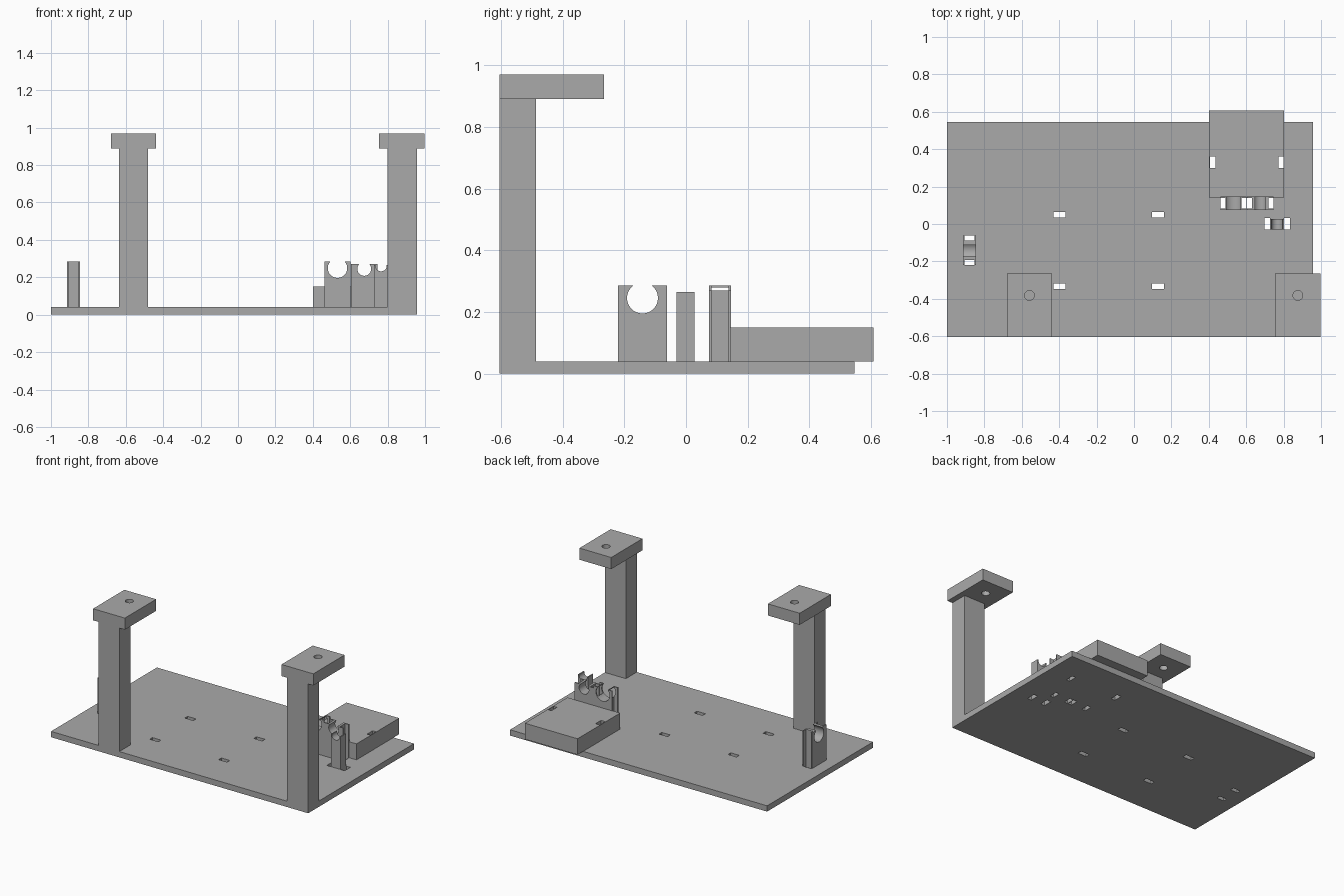
import bpy
from mathutils import Matrix
from math import pi

if "Cube" in bpy.data.objects:
    bpy.data.objects.remove(bpy.data.objects["Cube"], do_unlink=True)

grey = bpy.data.materials.new("plain_grey")
grey.use_nodes = True
grey.diffuse_color = (0.4, 0.4, 0.4, 1)
grey.node_tree.nodes["Principled BSDF"].inputs["Base Color"].default_value = (0.4, 0.4, 0.4, 1)


def box(name, x, y, z):
    """Box from (low, high) ranges on each axis."""
    bpy.ops.mesh.primitive_cube_add(size=1)
    ob = bpy.context.object
    ob.name = name
    size = [b - a for a, b in (x, y, z)]
    mid = [(a + b) / 2 for a, b in (x, y, z)]
    ob.data.transform(Matrix.Translation(mid) @ Matrix.Diagonal((*size, 1)))
    ob.data.materials.append(grey)
    return ob


def rod(centre, radius, length, axis):
    """Round cutter lying along the given axis."""
    turn = {"x": Matrix.Rotation(pi / 2, 4, "Y"), "y": Matrix.Rotation(pi / 2, 4, "X"),
            "z": Matrix.Identity(4)}[axis]
    bpy.ops.mesh.primitive_cylinder_add(vertices=48, radius=radius, depth=length)
    ob = bpy.context.object
    ob.data.transform(Matrix.Translation(centre) @ turn)
    ob.data.materials.append(grey)
    return ob


def cut(target, cutters):
    for cutter in cutters:
        mod = target.modifiers.new("cut", "BOOLEAN")
        mod.operation = "DIFFERENCE"
        mod.solver = "EXACT"
        mod.object = cutter
        bpy.context.view_layer.objects.active = target
        bpy.ops.object.modifier_apply(modifier=mod.name)
        bpy.data.objects.remove(cutter, do_unlink=True)


def smooth(ob):
    bpy.ops.object.select_all(action="DESELECT")
    ob.select_set(True)
    bpy.context.view_layer.objects.active = ob
    bpy.ops.object.shade_smooth_by_angle()


FLOOR = 0.04
THROUGH = (-0.1, 0.5)

# Every tie slot in the base, as x and y ranges
slots = [((x, x + 0.065), (y, y + 0.03)) for x in (-0.43, 0.095) for y in (0.035, -0.347)]
slots += [((0.406, 0.437), (0.3, 0.36)), ((0.773, 0.798), (0.3, 0.36))]
block_slots = slots[-2:]
slots += [((0.697, 0.728), (-0.03, 0.032)), ((0.803, 0.833), (-0.03, 0.032))]

# Clips with thin flanges around a tie channel at both ends
WALL, DEPTH = 0.008, 0.027


def flanged_clip(name, x, y, top, radius, bore_z, along):
    clip = box(name, x, y, (FLOOR, top))
    lo, hi = y if along == "y" else x
    side = x if along == "y" else y
    narrow = (side[0] + WALL, side[1] - WALL)
    for end, outer in (((lo, lo + DEPTH), (lo - 0.01, lo + DEPTH)),
                       ((hi - DEPTH, hi), (hi - DEPTH, hi + 0.01))):
        pair = (narrow, outer) if along == "y" else (outer, narrow)
        cut(clip, [box("channel", *pair, THROUGH)])
        slots.append((narrow, end) if along == "y" else (end, narrow))
    centre = (sum(x) / 2, sum(y) / 2, bore_z)
    cut(clip, [rod(centre, radius, 0.4, "x" if along == "y" else "y")])
    smooth(clip)


flanged_clip("side_clip", (-0.915, -0.845), (-0.22, -0.062), 0.285, 0.05, 0.245, "y")
flanged_clip("large_clip", (0.463, 0.601), (0.075, 0.146), 0.285, 0.052, 0.249, "x")
flanged_clip("medium_clip", (0.604, 0.746), (0.075, 0.146), 0.27, 0.037, 0.245, "x")

# Plain clip with a shallow round seat
small_clip = box("small_clip", (0.728, 0.803), (-0.03, 0.028), (FLOOR, 0.265))
cut(small_clip, [rod((0.765, 0, 0.262), 0.03, 0.4, "y")])
smooth(small_clip)

# Base plate
base = box("base_plate", (-1, 0.958), (-0.605, 0.546), (0, FLOOR))
cut(base, [box("slot", x, y, THROUGH) for x, y in slots])

# Overhanging block at the back
block = box("rear_block", (0.401, 0.802), (0.143, 0.607), (FLOOR, 0.15))
cut(block, [box("slot", x, y, THROUGH) for x, y in block_slots])

# Two posts, each with an overhanging drilled cap
for side, post_x, cap_x in (("right", (-0.637, -0.48), (-0.68, -0.438)),
                            ("left", (0.798, 0.958), (0.755, 0.997))):
    box(side + "_post", post_x, (-0.605, -0.486), (FLOOR, 0.89))
    cap = box(side + "_cap", cap_x, (-0.605, -0.265), (0.89, 0.97))
    cut(cap, [rod((sum(cap_x) / 2, -0.382, 0.93), 0.026, 0.3, "z")])
    smooth(cap)
